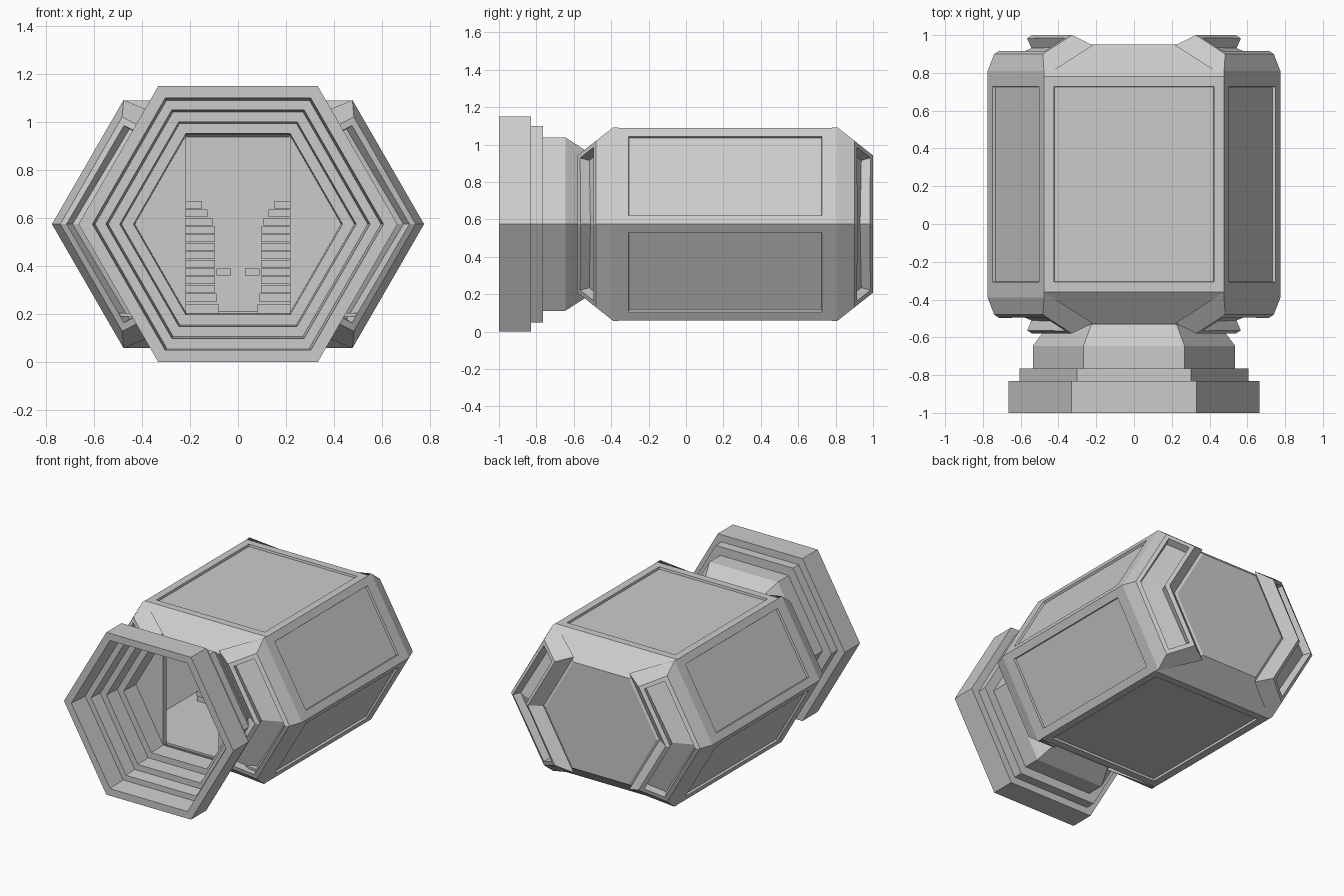
import bpy, bmesh, math
from mathutils import Vector

if "Cube" in bpy.data.objects:
    bpy.data.objects.remove(bpy.data.objects["Cube"])

ZC, YC = 0.575, 0.21      # pod axis height and pod centre along y


def finish(bm, name):
    me = bpy.data.meshes.new(name)
    bm.to_mesh(me)
    bm.free()
    ob = bpy.data.objects.new(name, me)
    bpy.context.collection.objects.link(ob)
    return ob


def hexagon(tip, half_h, y):
    """Six points of a 60-degree hexagon, stretched if tip is wider than regular."""
    c = tip - half_h / math.sqrt(3)
    return [Vector((x, y, ZC + z)) for x, z in
            ((tip, 0), (c, half_h), (-c, half_h), (-tip, 0), (-c, -half_h), (c, -half_h))]


def regular(r, y):
    return hexagon(r, r * math.sqrt(3) / 2, y)


def loft(rings, closed=False, cap=(True, True)):
    bm = bmesh.new()
    vs = [[bm.verts.new(p) for p in r] for r in rings]
    n = len(vs[0])
    pairs = list(zip(vs, vs[1:])) + ([(vs[-1], vs[0])] if closed else [])
    for a, b in pairs:
        for i in range(n):
            j = (i + 1) % n
            bm.faces.new((a[i], a[j], b[j], b[i]))
    if not closed:
        if cap[0]:
            bm.faces.new(vs[0])
        if cap[1]:
            bm.faces.new(vs[-1])
    bmesh.ops.recalc_face_normals(bm, faces=bm.faces)
    return bm


def box(name, x0, x1, y0, y1, z0, z1):
    rings = [[Vector((x, y, z)) for x, z in ((x0, z0), (x1, z0), (x1, z1), (x0, z1))]
             for y in (y0, y1)]
    return finish(loft(rings), name)


# Outer pod shell with recessed panels
bm = loft([regular(0.435, YC - 0.74), hexagon(0.775, 0.515, YC - 0.57),
           hexagon(0.775, 0.515, YC + 0.57), regular(0.435, YC + 0.74)])
sides = [f for f in bm.faces if abs(f.normal.y) < 0.01]
bmesh.ops.inset_individual(bm, faces=sides, thickness=0.075)
bmesh.ops.inset_individual(bm, faces=sides, thickness=0.004, depth=-0.015)
front = min(bm.faces, key=lambda f: f.calc_center_median().y)
bmesh.ops.delete(bm, geom=[front], context='FACES_ONLY')
finish(bm, "pod_shell")

# Room lining inside the shell
bm = loft([regular(0.43, YC - 0.735), hexagon(0.715, 0.465, YC - 0.54),
           hexagon(0.715, 0.465, YC + 0.54), regular(0.42, YC + 0.69)], cap=(False, True))
bmesh.ops.reverse_faces(bm, faces=bm.faces)
finish(bm, "room_lining")
box("room_floor", -0.50, 0.50, YC - 0.70, YC + 0.66, 0.19, 0.205)

# Triangular door jambs filling the sides of the hexagonal opening
for s, side in ((-1, "left"), (1, "right")):
    tri = ((0.435, 0), (0.2175, 0.377), (0.2175, -0.377))
    finish(loft([[Vector((s * x, y, ZC + z)) for x, z in tri]
                 for y in (YC - 0.738, YC - 0.70)]), side + "_door_jamb")

# Stepped docking collar, outside then inside profile (radius, y)
collar = [(0.664, -1.0), (0.664, -0.83), (0.606, -0.83), (0.606, -0.765),
          (0.535, -0.765), (0.535, -0.645), (0.45, -0.53), (0.43, -0.53),
          (0.435, -0.66), (0.485, -0.66), (0.492, -0.77), (0.54, -0.77),
          (0.55, -0.86), (0.595, -0.86), (0.606, -1.0)]
finish(loft([regular(r, y) for r, y in collar], closed=True), "docking_collar")

# Slotted chevron brackets on the four end corners: profile of (tip x, distance from centre)
PROFILE = [(0.775, 0.57), (0.775, 0.60), (0.74, 0.69), (0.54, 0.79), (0.455, 0.735)]


def bracket(name, sx, sy):
    rings = []
    for k in (-1, 0, 1):
        ring = []
        for tip, u in PROFILE:
            zc = 0.517 - 0.79 * max(u - 0.60, 0)
            ring.append(Vector((sx * (tip - abs(k) * zc / math.sqrt(3)),
                                YC + sy * u, ZC + k * zc)))
        rings.append(ring)
    bm = loft(rings)
    bm.verts.ensure_lookup_table()
    n = len(PROFILE)
    rim = {v for r in range(3) for v in (bm.verts[r * n + 2], bm.verts[r * n + 3])}
    slot = [f for f in bm.faces if all(v in rim for v in f.verts)]
    bmesh.ops.inset_region(bm, faces=slot, thickness=0.028, use_even_offset=True)
    bmesh.ops.inset_region(bm, faces=slot, thickness=0.001, depth=-0.055,
                           use_even_offset=True)
    finish(bm, name)


for sx, side in ((-1, "left"), (1, "right")):
    for sy, end in ((-1, "front"), (1, "back")):
        bracket(f"{end}_{side}_bracket", sx, sy)

# Two ribbed seats with arm rests
for s, side in ((-1, "left"), (1, "right")):
    c = s * 0.25
    box(side + "_seat_base", c - 0.17, c + 0.17, 0.14, 0.46, 0.205, 0.24)
    box(side + "_seat_cushion", c - 0.16, c + 0.16, 0.12, 0.46, 0.25, 0.285)
    for i in range(11):
        z = 0.29 + i * 0.035
        w = 0.155 if z < 0.55 else 0.155 - (z - 0.55) * 0.6
        y = 0.40 + i * 0.008
        box(f"{side}_seat_rib_{i}", c - w, c + w, y, y + 0.06, z, z + 0.031)
    for e, part in ((-1, "inner"), (1, "outer")):
        ax = c + e * s * 0.19
        box(f"{side}_{part}_arm_rest", ax - 0.03, ax + 0.03, 0.18, 0.44, 0.36, 0.39)
